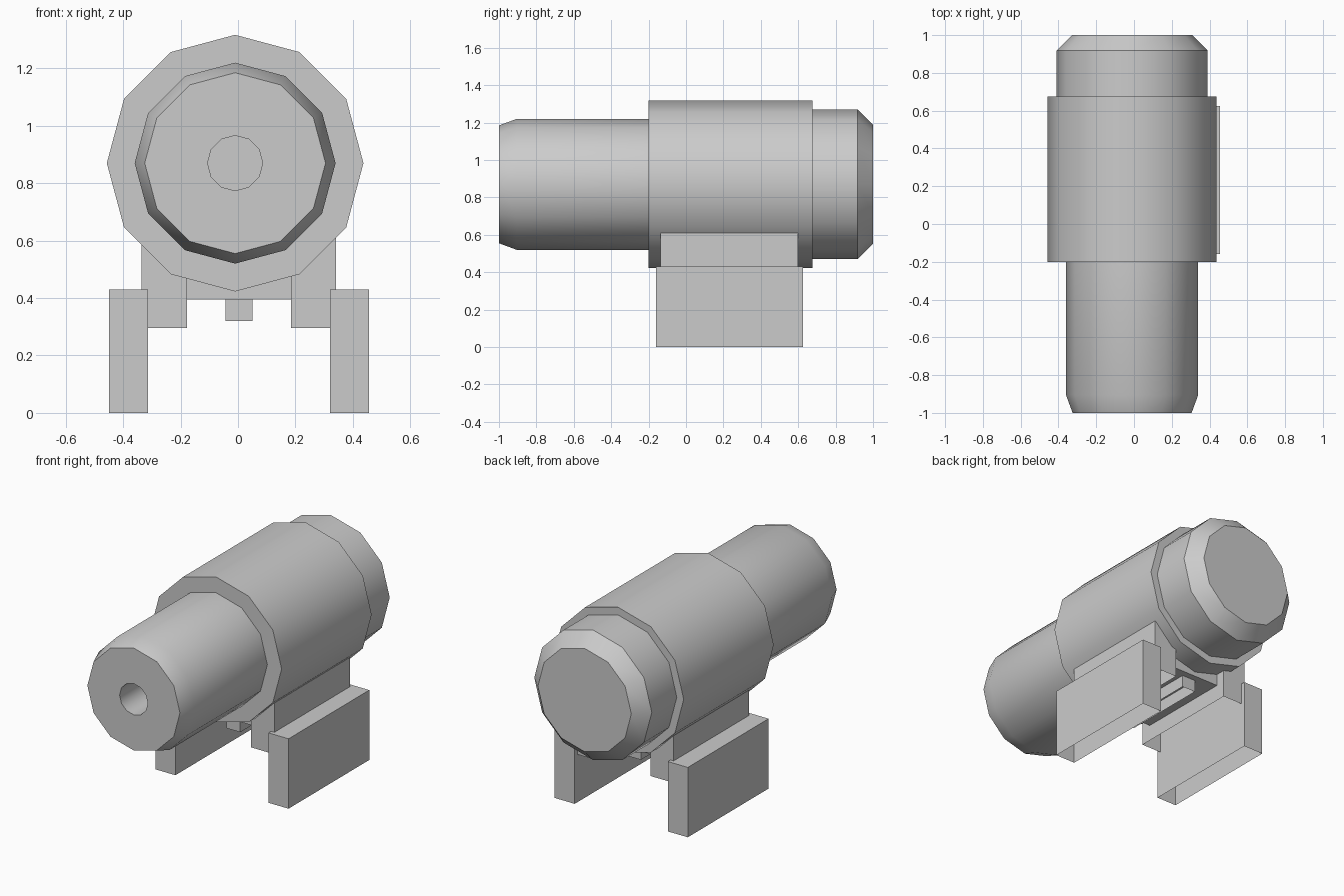
import bpy, bmesh, math

if "Cube" in bpy.data.objects:
    bpy.data.objects.remove(bpy.data.objects["Cube"])

AXIS_X, AXIS_Z = -0.01, 0.87   # centre line of the barrel
MID_X = 0.003                  # mirror plane of the stand
SIDES = 12


def finish(bm, name):
    bmesh.ops.remove_doubles(bm, verts=bm.verts, dist=1e-5)
    mesh = bpy.data.meshes.new(name)
    bm.to_mesh(mesh)
    bm.free()
    obj = bpy.data.objects.new(name, mesh)
    bpy.context.collection.objects.link(obj)
    return obj


def lathe(name, profile):
    """Turn (radius, y) points around the barrel axis, one corner on top."""
    bm = bmesh.new()
    rings = []
    for r, y in profile:
        ring = []
        for i in range(SIDES):
            a = 2 * math.pi * i / SIDES
            ring.append(bm.verts.new((AXIS_X + r * math.sin(a), y, AXIS_Z + r * math.cos(a))))
        rings.append(ring)
    for a, b in zip(rings, rings[1:]):
        for i in range(SIDES):
            j = (i + 1) % SIDES
            bm.faces.new((a[i], a[j], b[j], b[i]))
    bm.faces.new(rings[0])
    bm.faces.new(rings[-1])
    bmesh.ops.recalc_face_normals(bm, faces=bm.faces)
    obj = finish(bm, name)
    bpy.ops.object.select_all(action='DESELECT')
    obj.select_set(True)
    bpy.context.view_layer.objects.active = obj
    bpy.ops.object.shade_smooth_by_angle(angle=math.radians(35))
    return obj


def box(name, x, y, z, open_bottom=False):
    bm = bmesh.new()
    bmesh.ops.create_cube(bm, size=1)
    for v in bm.verts:
        v.co = [lo + (hi - lo) * (c + 0.5) for c, (lo, hi) in zip(v.co, (x, y, z))]
    if open_bottom:
        bm.normal_update()
        low = [f for f in bm.faces if f.normal.z < -0.5]
        bmesh.ops.delete(bm, geom=low, context='FACES_ONLY')
    return finish(bm, name)


# Front barrel with a bore in the muzzle
lathe("front_barrel", [(0.096, -0.6), (0.096, -1.0), (0.315, -1.0),
                       (0.35, -0.905), (0.35, -0.15)])
# Thick middle sleeve
lathe("middle_sleeve", [(0.447, -0.2), (0.447, 0.675)])
# Chamfered rear cap
lathe("rear_cap", [(0.40, 0.62), (0.40, 0.918), (0.318, 1.0)])

# Side brackets and feet, hollow from below
for side, s in (("left", -1), ("right", 1)):
    def span(inner, outer):
        return sorted((MID_X + s * inner, MID_X + s * outer))
    box(side + "_bracket", span(0.181, 0.339), (-0.135, 0.60), (0.295, 0.61), True)
    box(side + "_foot", span(0.317, 0.453), (-0.16, 0.625), (0.0, 0.43), True)

# Plate under the sleeve and its centre rail
box("under_plate", (-0.18, 0.186), (-0.07, 0.54), (0.395, 0.49))
box("centre_rail", (-0.043, 0.05), (-0.05, 0.50), (0.32, 0.40), True)
